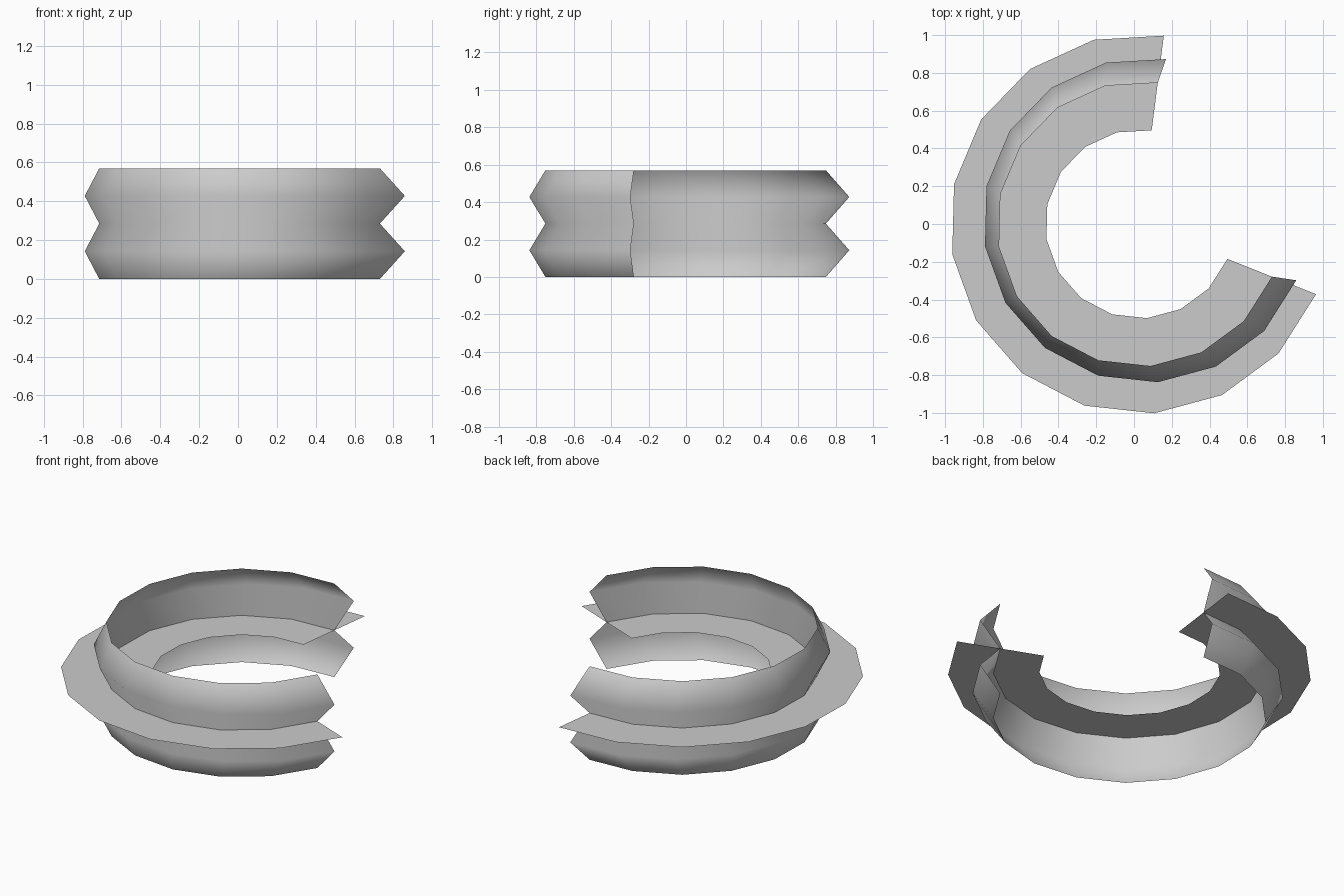
import bpy
import math

cube = bpy.data.objects.get("Cube")
if cube:
    bpy.data.objects.remove(cube, do_unlink=True)

# Shared open arc: twelve segments, gap towards the back left
SEGMENTS = 12
START = math.radians(82.7)
END = math.radians(338.3)

grey = bpy.data.materials.new("plain_grey")
grey.use_nodes = True
colour = (0.6, 0.6, 0.6, 1)
grey.diffuse_color = colour
grey.node_tree.nodes["Principled BSDF"].inputs["Base Color"].default_value = colour


def arc(radius, z, cx, cy):
    """Points of one open arc at a given height."""
    step = (END - START) / SEGMENTS
    return [(cx + radius * math.cos(START + i * step),
             cy + radius * math.sin(START + i * step), z)
            for i in range(SEGMENTS + 1)]


def loft(name, arcs, smooth):
    """Join successive arcs with strips of quads."""
    n = SEGMENTS + 1
    verts = [p for a in arcs for p in a]
    faces = [(r * n + i, r * n + i + 1, (r + 1) * n + i + 1, (r + 1) * n + i)
             for r in range(len(arcs) - 1) for i in range(SEGMENTS)]
    mesh = bpy.data.meshes.new(name)
    mesh.from_pydata(verts, [], faces)
    mesh.materials.append(grey)
    for p in mesh.polygons:
        p.use_smooth = smooth
    obj = bpy.data.objects.new(name, mesh)
    bpy.context.collection.objects.link(obj)
    return obj


# Pleated wall: narrow arcs at the folds, wider off-centre arcs at the ridges
HEIGHT = 0.57
wall = []
for k in range(5):
    z = HEIGHT * k / 4
    wall.append(arc(0.86, z, 0.06, 0.02) if k % 2 else arc(0.754, z, 0.03, 0))
loft("pleated_wall", wall, True)

# Flat ring through the middle fold
loft("flat_ring", [arc(1.005, HEIGHT / 2, 0.03, 0),
                   arc(0.5, HEIGHT / 2, 0.03, 0)], False)
